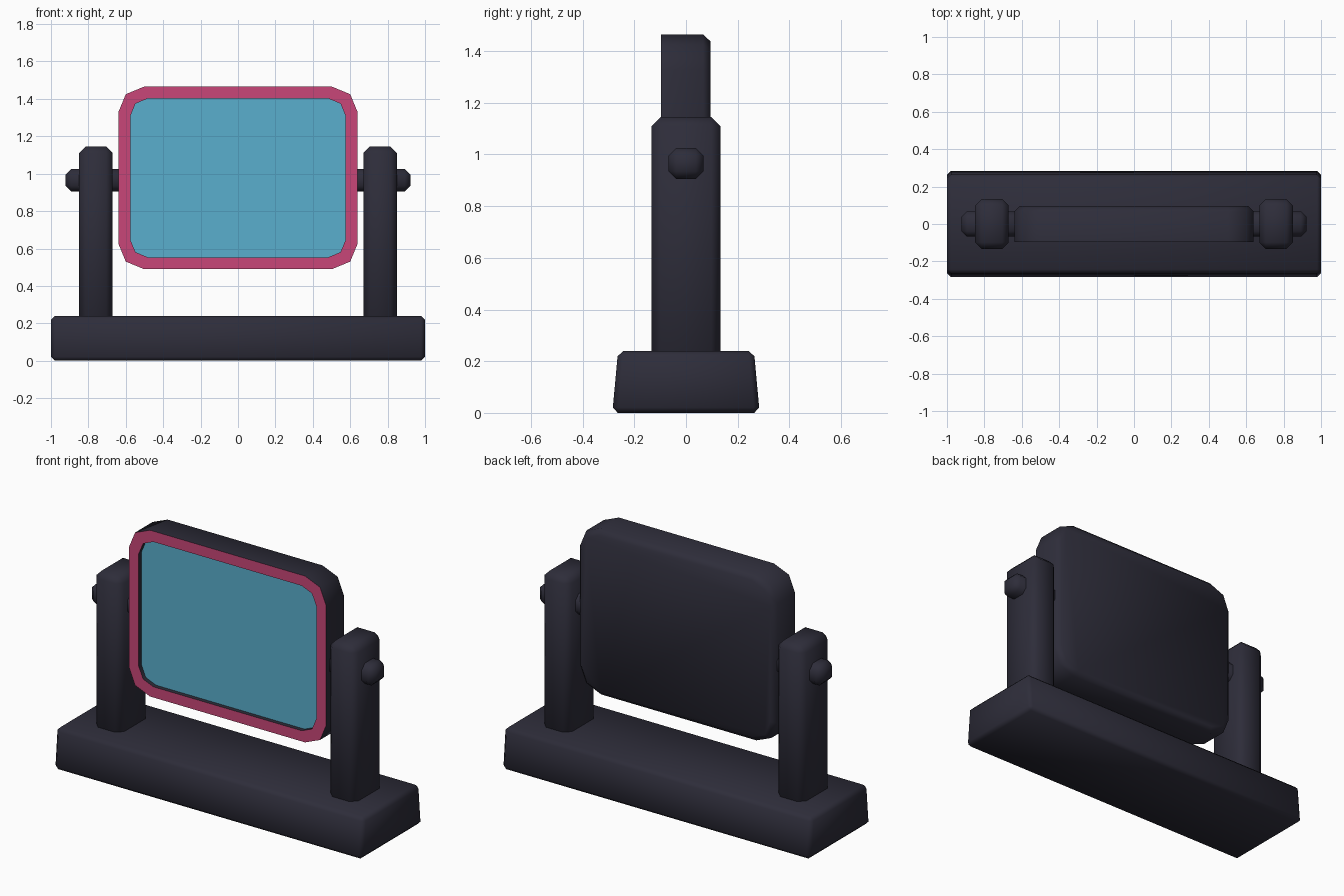
import bpy, bmesh, math
from mathutils import Vector

if "Cube" in bpy.data.objects:
    bpy.data.objects.remove(bpy.data.objects["Cube"])


def material(name, rgb):
    m = bpy.data.materials.new(name)
    m.diffuse_color = (*rgb, 1)
    m.use_nodes = True
    m.node_tree.nodes["Principled BSDF"].inputs["Base Color"].default_value = m.diffuse_color
    return m


DARK = material("dark_plastic", (0.027, 0.026, 0.042))
PINK = material("pink_frame", (0.578, 0.061, 0.188))
BLUE = material("blue_screen", (0.102, 0.429, 0.610))


def finish(bm, name, mats):
    bmesh.ops.recalc_face_normals(bm, faces=bm.faces)
    me = bpy.data.meshes.new(name)
    bm.to_mesh(me)
    bm.free()
    for m in mats:
        me.materials.append(m)
    ob = bpy.data.objects.new(name, me)
    bpy.context.collection.objects.link(ob)
    bpy.ops.object.select_all(action='DESELECT')
    ob.select_set(True)
    bpy.context.view_layer.objects.active = ob
    bpy.ops.object.shade_smooth_by_angle(angle=math.radians(60))
    return ob


def chamfer_box(name, lo, hi, chamfer, taper_y=0.0):
    """Box between two corners, narrowed in y at the top, all edges chamfered."""
    lo, hi = Vector(lo), Vector(hi)
    size, mid = hi - lo, (lo + hi) / 2
    bm = bmesh.new()
    bmesh.ops.create_cube(bm, size=1)
    for v in bm.verts:
        top = v.co.z > 0
        v.co = Vector(a * b for a, b in zip(v.co, size)) + mid
        if top:
            v.co.y -= math.copysign(taper_y, v.co.y)
    bmesh.ops.bevel(bm, geom=bm.edges[:], offset=chamfer, segments=1,
                    affect='EDGES', clamp_overlap=True)
    return finish(bm, name, [DARK])


# Base
chamfer_box("base", (-1, -0.285, 0), (1, 0.285, 0.24), 0.021, 0.022)

# Posts and pivot knobs on both sides
for s, side in ((-1, "left"), (1, "right")):
    xs = sorted((s * 0.67, s * 0.85))
    chamfer_box(side + "_post", (xs[0], -0.133, 0.2), (xs[1], 0.133, 1.145), 0.035)
    xs = sorted((s * 0.58, s * 0.922))
    chamfer_box(side + "_pivot", (xs[0], -0.068, 0.905), (xs[1], 0.068, 1.025), 0.03)

# Display: stacked rounded outlines joined from the back to the recessed screen
CZ = 0.9775


def outline(bm, y, hx, hz, r, k):
    """Rounded rectangle with two-segment corners; r = corner size, k = mid inset."""
    q = [(hx, hz - r), (hx - k, hz - k), (hx - r, hz)]
    pts = q + [(-x, z) for x, z in reversed(q)]
    pts += [(-x, -z) for x, z in pts]
    return [bm.verts.new((x, y, z + CZ)) for x, z in pts]


bm = bmesh.new()
loops = [outline(bm, 0.095, 0.612, 0.460, 0.122, 0.035),
         outline(bm, 0.066, 0.640, 0.4875, 0.137, 0.040),
         outline(bm, -0.097, 0.640, 0.4875, 0.137, 0.040),
         outline(bm, -0.097, 0.576, 0.425, 0.095, 0.028),
         outline(bm, -0.072, 0.576, 0.425, 0.095, 0.028)]
n = len(loops[0])
for i, (a, b) in enumerate(zip(loops, loops[1:])):
    for j in range(n):
        f = bm.faces.new((a[j], a[(j + 1) % n], b[(j + 1) % n], b[j]))
        f.material_index = 1 if i == 2 else 0
bm.faces.new(loops[0])
bm.faces.new(loops[-1]).material_index = 2
finish(bm, "display", [DARK, PINK, BLUE])
